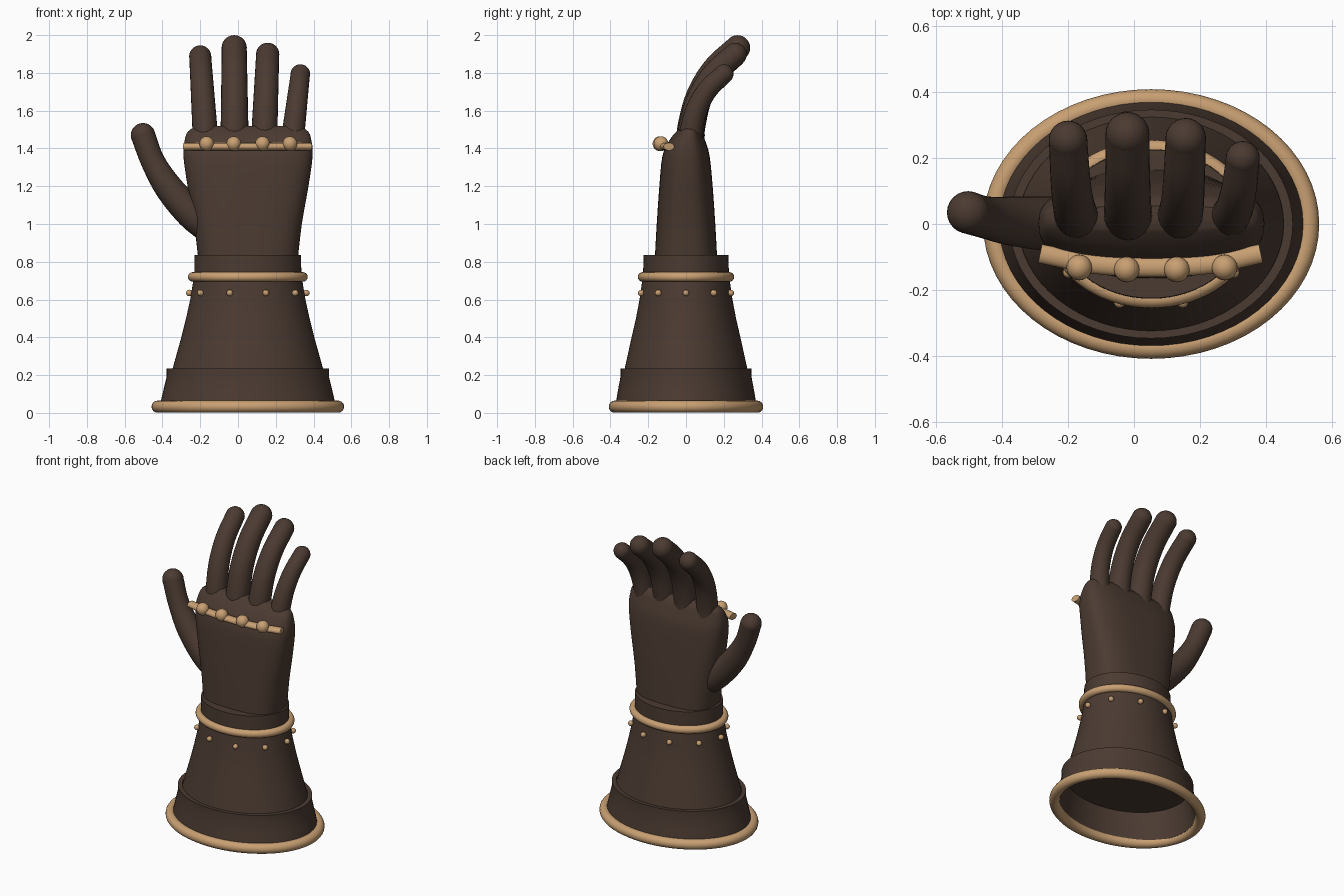
import bpy, bmesh
from math import sin, cos, pi, radians
from mathutils import Vector

if "Cube" in bpy.data.objects:
    bpy.data.objects.remove(bpy.data.objects["Cube"])


def material(name, color):
    m = bpy.data.materials.new(name)
    m.diffuse_color = color
    m.use_nodes = True
    m.node_tree.nodes["Principled BSDF"].inputs["Base Color"].default_value = m.diffuse_color
    return m


LEATHER = material("dark_leather", (0.07, 0.043, 0.031, 1))
BRASS = material("tan_trim", (0.58, 0.35, 0.17, 1))
CX = 0.052  # centre of the cuff in x


def finish(name, bm, mat):
    bmesh.ops.recalc_face_normals(bm, faces=bm.faces)
    me = bpy.data.meshes.new(name)
    bm.to_mesh(me)
    bm.free()
    ob = bpy.data.objects.new(name, me)
    bpy.context.collection.objects.link(ob)
    me.materials.append(mat)
    bpy.ops.object.select_all(action='DESELECT')
    ob.select_set(True)
    bpy.context.view_layer.objects.active = ob
    bpy.ops.object.shade_smooth_by_angle(angle=radians(40))
    return ob


def loft(name, rings, mat, closed=False, ball=None):
    bm = bmesh.new()
    vs = [[bm.verts.new(p) for p in r] for r in rings]
    n = len(vs[0])
    pairs = list(zip(vs, vs[1:])) + ([(vs[-1], vs[0])] if closed else [])
    for a, b in pairs:
        for i in range(n):
            j = (i + 1) % n
            bm.faces.new((a[i], a[j], b[j], b[i]))
    if not closed:
        bm.faces.new(vs[0])
        bm.faces.new(vs[-1])
    if ball:
        res = bmesh.ops.create_uvsphere(bm, u_segments=24, v_segments=14, radius=ball[1])
        bmesh.ops.translate(bm, verts=res["verts"], vec=ball[0])
    return finish(name, bm, mat)


def oval(z, rx, ry, cx=CX, cy=0.0, power=2.0, n=64):
    def f(c):
        return (1 if c >= 0 else -1) * abs(c) ** (2 / power)
    return [(cx + rx * f(cos(2 * pi * i / n)), cy + ry * f(sin(2 * pi * i / n)), z)
            for i in range(n)]


def smooth(keys, steps=5):
    # Catmull-Rom through the key tuples
    k = [Vector(p) for p in keys]
    k = [2 * k[0] - k[1]] + k + [2 * k[-1] - k[-2]]
    out = []
    for a, b, c, d in zip(k, k[1:], k[2:], k[3:]):
        for s in range(steps):
            t = s / steps
            out.append(0.5 * (2 * b + (c - a) * t + (2 * a - 5 * b + 4 * c - d) * t * t
                              + (3 * b - a - 3 * c + d) * t ** 3))
    return out + [k[-2]]


def tube(name, keys, mat, ref, flat=1.0, ball=False):
    # keys are (x, y, z, radius); flat squashes the section along ref
    pts = smooth(keys)
    rings = []
    for i, p in enumerate(pts):
        t = (pts[min(i + 1, len(pts) - 1)] - pts[max(i - 1, 0)]).xyz.normalized()
        u = t.cross(Vector(ref)).normalized()
        v = u.cross(t)
        rings.append([p.xyz + p.w * (u * cos(a) + v * flat * sin(a))
                      for a in (2 * pi * j / 24 for j in range(24))])
    return loft(name, rings, mat, ball=(pts[-1].xyz, pts[-1].w * 1.01) if ball else None)


def rim(name, z, rx, ry, r):
    # trim ring with a round section swept around an oval
    rings = [oval(z + r * sin(a), rx + r * cos(a), ry + r * cos(a))
             for a in (2 * pi * j / 16 for j in range(16))]
    return loft(name, rings, BRASS, closed=True)


def stud(name, loc, r):
    bm = bmesh.new()
    bmesh.ops.create_uvsphere(bm, u_segments=20, v_segments=12, radius=r)
    bmesh.ops.translate(bm, verts=bm.verts, vec=loc)
    return finish(name, bm, BRASS)


# Flared cuff, its open lower band and the wrist band
loft("cuff", [oval(*r) for r in [(0.21, 0.405, 0.33), (0.3, 0.38, 0.31), (0.4, 0.352, 0.288),
                                 (0.5, 0.327, 0.265), (0.6, 0.305, 0.246), (0.74, 0.282, 0.226)]],
     LEATHER)
loft("cuff_lower_band", [oval(*r) for r in [(0.03, 0.468, 0.375), (0.12, 0.447, 0.36), (0.19, 0.43, 0.347),
                                            (0.235, 0.43, 0.347), (0.235, 0.402, 0.322),
                                            (0.19, 0.405, 0.325), (0.03, 0.445, 0.352)]],
     LEATHER, closed=True)
loft("wrist_band", [oval(0.68, 0.284, 0.228), oval(0.835, 0.282, 0.225)], LEATHER)
rim("cuff_bottom_rim", 0.033, 0.478, 0.377, 0.032)
rim("cuff_top_ring", 0.72, 0.292, 0.23, 0.025)

# Rivets around the cuff
for i in range(10):
    a = 2 * pi * i / 10
    stud(f"cuff_rivet_{i}", (CX + 0.31 * cos(a), 0.25 * sin(a), 0.635), 0.017)

# Palm
palm = smooth([(0.8, 0.262, 0.166, 0.0), (1.0, 0.285, 0.155, 0.0), (1.2, 0.32, 0.141, 0.0),
               (1.36, 0.342, 0.125, 0.0), (1.44, 0.336, 0.096, 0.006),
               (1.49, 0.318, 0.066, 0.016), (1.52, 0.27, 0.035, 0.02)], 3)
loft("palm", [oval(p[0], p[1], p[2], 0.053, p[3], 2.8) for p in palm], LEATHER)

# Fingers: base x, tip x, tip y, tip z, base radius, tip radius
FINGERS = {
    "index_finger": (-0.17, -0.2, 0.255, 1.887, 0.068, 0.058),
    "middle_finger": (-0.018, -0.02, 0.273, 1.933, 0.075, 0.066),
    "ring_finger": (0.137, 0.157, 0.26, 1.898, 0.070, 0.061),
    "little_finger": (0.285, 0.33, 0.2, 1.794, 0.062, 0.051),
}
for name, (bx, tx, ty, tz, br, tr) in FINGERS.items():
    keys = [(bx + (tx - bx) * g, 0.02 + (ty - 0.02) * f, 1.42 + (tz - 1.42) * g, br + (tr - br) * g)
            for f, g in [(0, 0), (0.04, 0.2), (0.2, 0.5), (0.53, 0.78), (1, 1)]]
    tube(name, keys, LEATHER, (1, 0, 0), ball=True)

# Thumb
tube("thumb", [(-0.15, 0.0, 0.98, 0.085), (-0.25, 0.0, 1.06, 0.083), (-0.365, 0.008, 1.19, 0.075),
               (-0.45, 0.02, 1.33, 0.064), (-0.503, 0.035, 1.47, 0.064)],
     LEATHER, (0, 1, 0), ball=True)

# Knuckle bar with its studs
tube("knuckle_bar", [(-0.285, -0.09, 1.41, 0.029), (-0.12, -0.122, 1.41, 0.029),
                     (0.055, -0.132, 1.41, 0.029), (0.23, -0.122, 1.41, 0.029),
                     (0.385, -0.09, 1.41, 0.029)], BRASS, (0, 0, 1), flat=0.7)
for i, (x, y) in enumerate([(-0.166, -0.132), (-0.022, -0.138), (0.13, -0.138), (0.275, -0.132)]):
    stud(f"knuckle_stud_{i}", (x, y, 1.425), 0.039)
